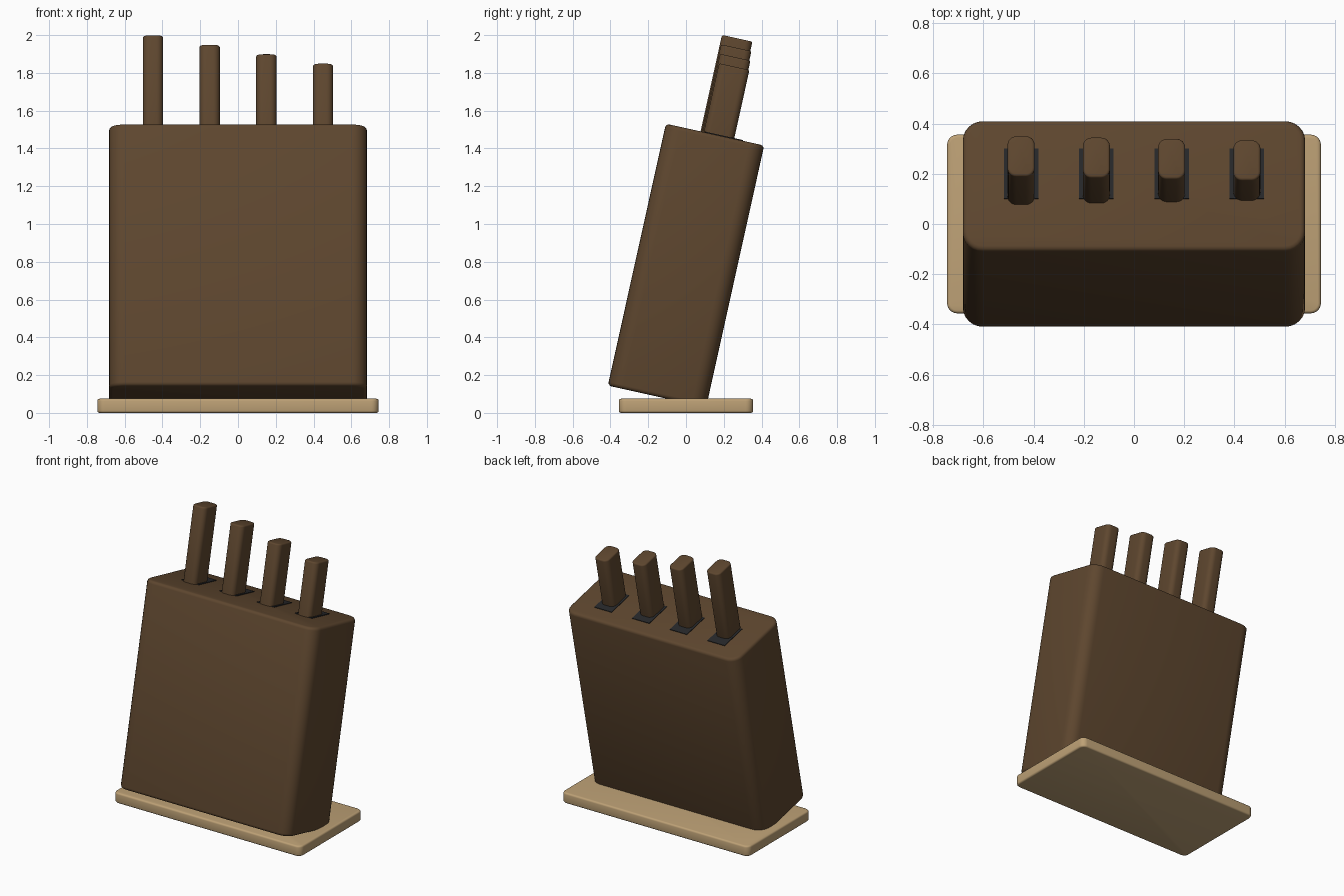
import bpy
import bmesh
from math import radians
from mathutils import Matrix, Vector

cube = bpy.data.objects.get("Cube")
if cube:
    bpy.data.objects.remove(cube, do_unlink=True)


def material(name, colour):
    mat = bpy.data.materials.new(name)
    mat.use_nodes = True
    mat.diffuse_color = (*colour, 1)
    mat.node_tree.nodes["Principled BSDF"].inputs["Base Color"].default_value = (*colour, 1)
    return mat


def rounded_box(name, size, matrix, mat, corner=0, rim=0):
    """Box with rounded upright edges (corner) and softened top and bottom rims."""
    bm = bmesh.new()
    bmesh.ops.create_cube(bm, size=1)
    bmesh.ops.scale(bm, vec=size, verts=bm.verts)
    if corner:
        upright = [e for e in bm.edges
                   if abs(e.verts[0].co.z - e.verts[1].co.z) > size[2] / 2]
        bmesh.ops.bevel(bm, geom=upright, offset=corner, segments=6,
                        profile=0.5, affect='EDGES')
    if rim:
        bm.normal_update()
        rims = {e for f in bm.faces if abs(f.normal.z) > 0.9 for e in f.edges}
        bmesh.ops.bevel(bm, geom=list(rims), offset=rim, segments=3,
                        profile=0.5, affect='EDGES')
    bmesh.ops.recalc_face_normals(bm, faces=bm.faces)
    mesh = bpy.data.meshes.new(name)
    bm.to_mesh(mesh)
    bm.free()
    mesh.materials.append(mat)
    obj = bpy.data.objects.new(name, mesh)
    bpy.context.collection.objects.link(obj)
    obj.matrix_world = matrix
    bpy.ops.object.select_all(action='DESELECT')
    obj.select_set(True)
    bpy.context.view_layer.objects.active = obj
    bpy.ops.object.shade_smooth_by_angle(angle=radians(35))
    return obj


walnut = material("dark brown wood", (0.112, 0.062, 0.028))
maple = material("light tan wood", (0.51, 0.355, 0.18))
black = material("slot black", (0.02, 0.021, 0.023))

lean = Matrix.Rotation(radians(-12.5), 4, 'X')
axis = lean @ Vector((0, 0, 1))

# Flat base board
rounded_box("base_board", (1.49, 0.712, 0.075), Matrix.Translation((0, 0, 0.0375)),
            maple, corner=0.04, rim=0.012)

# Leaning block
block_frame = Matrix.Translation((0, 0, 0.78)) @ lean
block_length = 1.42
rounded_box("block", (1.365, 0.533, block_length), block_frame,
            walnut, corner=0.08, rim=0.02)

# Knife handles, shorter from one side to the other, each with its slot
handle_length = 0.6
for i in range(4):
    x = -0.45 + 0.3 * i
    top = Vector((x, 0.271 - 0.0053 * i, 1.983 - 0.05 * i))
    centre = top - axis * handle_length / 2
    rounded_box(f"handle_{i + 1}", (0.108, 0.165, handle_length),
                Matrix.Translation(centre) @ lean, walnut, corner=0.035, rim=0.01)
    rounded_box(f"slot_{i + 1}", (0.137, 0.205, 0.008),
                block_frame @ Matrix.Translation((x, 0.048, block_length / 2)), black)
